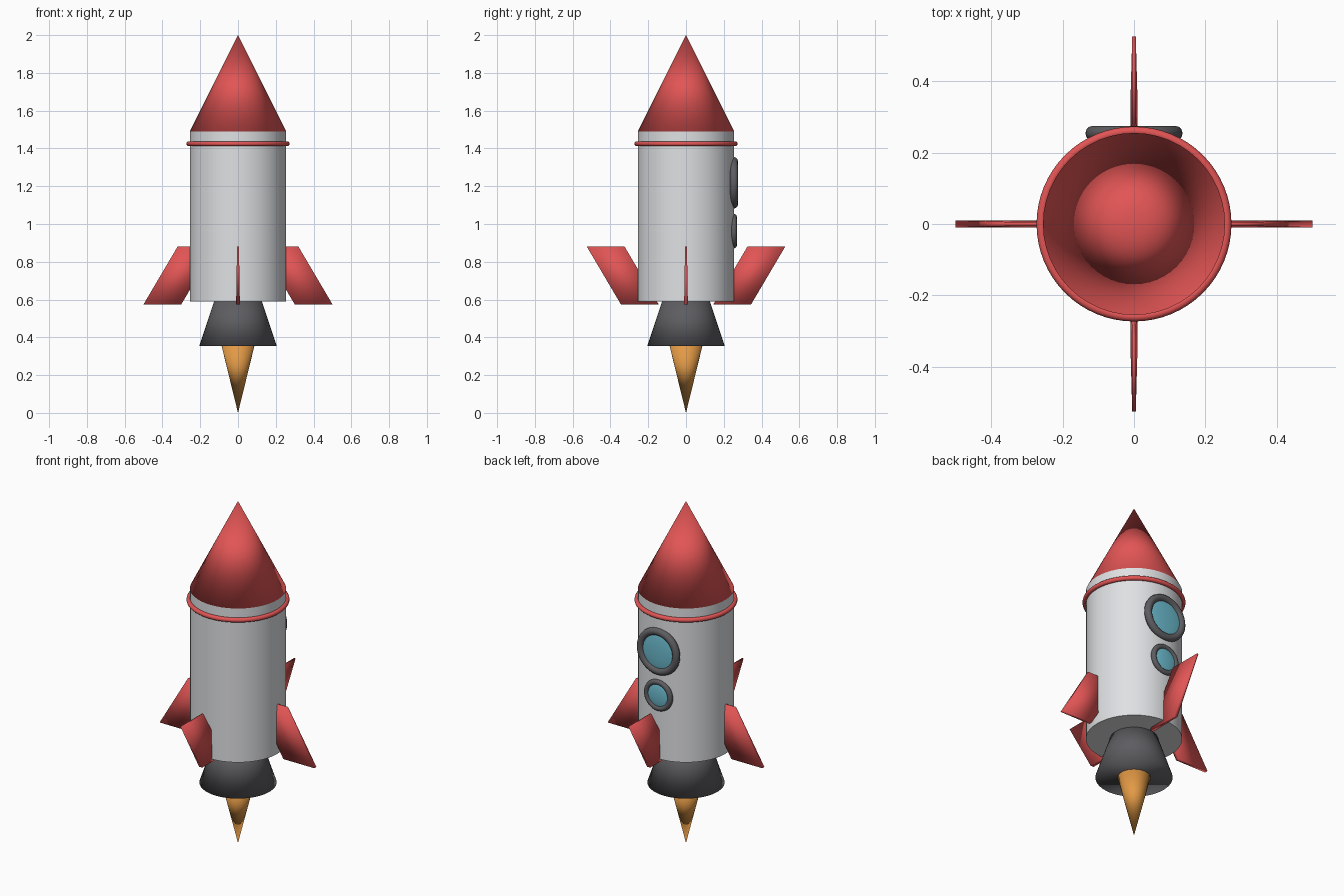
import bpy, bmesh, math
from mathutils import Matrix

if "Cube" in bpy.data.objects:
    bpy.data.objects.remove(bpy.data.objects["Cube"])


def material(name, rgb):
    m = bpy.data.materials.new(name)
    m.diffuse_color = (*rgb, 1)
    m.use_nodes = True
    m.node_tree.nodes["Principled BSDF"].inputs["Base Color"].default_value = m.diffuse_color
    return m


RED = material("red paint", (0.76, 0.09, 0.09))
WHITE = material("hull white", (0.74, 0.75, 0.77))
DARK = material("dark metal", (0.11, 0.11, 0.12))
ORANGE = material("flame orange", (0.76, 0.32, 0.06))
BLUE = material("window blue", (0.15, 0.50, 0.62))


def finish(name, mat, sharp=False):
    """Name, colour and smooth the active object."""
    ob = bpy.context.object
    ob.name = name
    ob.data.materials.append(mat)
    if sharp:
        bpy.ops.object.shade_smooth_by_angle(angle=math.radians(35))
    else:
        bpy.ops.object.shade_smooth()
    return ob


def tapered(name, mat, z0, z1, r0, r1, sharp=False):
    """Cone or cylinder standing between two heights."""
    bpy.ops.mesh.primitive_cone_add(vertices=48, radius1=r0, radius2=r1, depth=z1 - z0,
                                    location=(0, 0, (z0 + z1) / 2))
    return finish(name, mat, sharp)


# Hull stack
tapered("nose_cone", RED, 1.49, 2.0, 0.255, 0)
tapered("body", WHITE, 0.59, 1.49, 0.255, 0.255, sharp=True)
tapered("nozzle", DARK, 0.355, 0.61, 0.205, 0.12)
tapered("flame", ORANGE, 0.0, 0.40, 0, 0.098)

# Trim ring under the nose
bpy.ops.mesh.primitive_torus_add(major_radius=0.26, minor_radius=0.013, major_segments=64,
                                 minor_segments=12, location=(0, 0, 1.425))
finish("collar_ring", RED)

# Round windows on the back: frame ring and shallow domed glass
for label, z, major, minor in (("upper", 1.218, 0.115, 0.021), ("lower", 0.962, 0.076, 0.015)):
    bpy.ops.mesh.primitive_torus_add(major_radius=major, minor_radius=minor, major_segments=48,
                                     minor_segments=12, location=(0, 0.254, z),
                                     rotation=(math.pi / 2, 0, 0))
    finish(label + "_window_frame", DARK)
    bpy.ops.mesh.primitive_uv_sphere_add(segments=32, ring_count=16, radius=1,
                                         location=(0, 0.252, z), rotation=(math.pi / 2, 0, 0))
    glass = finish(label + "_window_glass", BLUE)
    glass.scale = (major, major, 0.015)


def fin(name, profile, angle):
    """Slanted plate from (radius, height) corners, thinner at the top."""
    bm = bmesh.new()
    sides = []
    for s in (-1, 1):
        sides.append([bm.verts.new((r, s * (0.010 if z < 0.7 else 0.005), z)) for r, z in profile])
    bm.faces.new(sides[0])
    bm.faces.new(sides[1][::-1])
    for i in range(4):
        j = (i + 1) % 4
        bm.faces.new((sides[0][j], sides[0][i], sides[1][i], sides[1][j]))
    bmesh.ops.recalc_face_normals(bm, faces=bm.faces)
    bm.transform(Matrix.Rotation(angle, 4, "Z"))
    mesh = bpy.data.meshes.new(name)
    bm.to_mesh(mesh)
    bm.free()
    ob = bpy.data.objects.new(name, mesh)
    bpy.context.collection.objects.link(ob)
    mesh.materials.append(RED)
    for p in mesh.polygons:
        p.use_smooth = True


# Side fins sweep down, front and back fins sweep up
SWEPT_DOWN = [(0.30, 0.575), (0.50, 0.575), (0.32, 0.88), (0.12, 0.88)]
SWEPT_UP = [(0.145, 0.575), (0.345, 0.575), (0.525, 0.88), (0.325, 0.88)]
for k, label in enumerate(("right", "back", "left", "front")):
    fin(label + "_fin", SWEPT_UP if k % 2 else SWEPT_DOWN, k * math.pi / 2)
